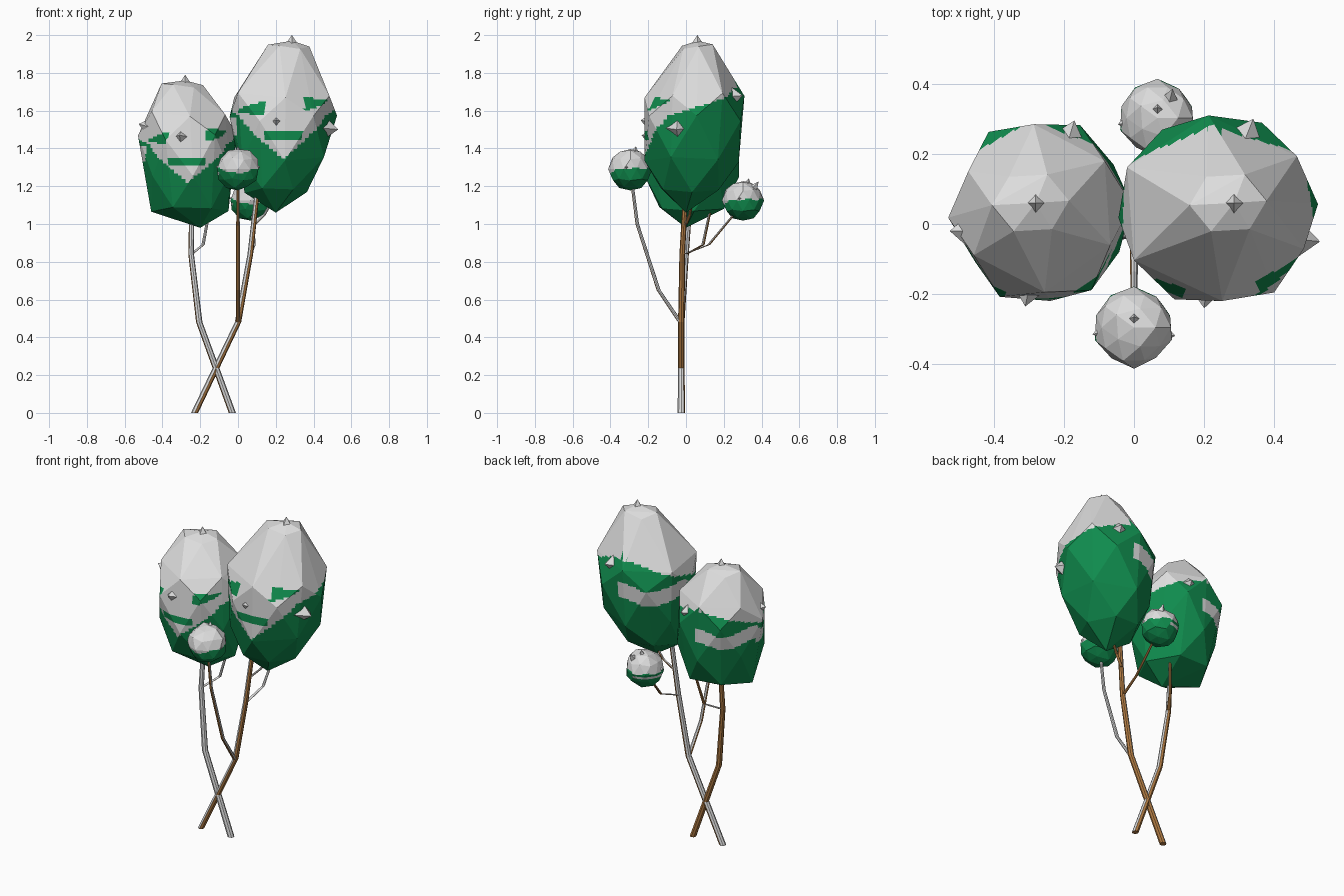
import bpy, bmesh, math
from mathutils import Vector

if "Cube" in bpy.data.objects:
    bpy.data.objects.remove(bpy.data.objects["Cube"])


def material(name, rgb):
    m = bpy.data.materials.new(name)
    m.diffuse_color = (*rgb, 1)
    m.use_nodes = True
    m.node_tree.nodes["Principled BSDF"].inputs["Base Color"].default_value = m.diffuse_color
    return m


SNOW = material("snow grey", (0.72, 0.72, 0.72))
GREEN = material("leaf green", (0.005, 0.26, 0.075))
BROWN = material("bark brown", (0.46, 0.21, 0.06))


def finish(bm, name, mats):
    me = bpy.data.meshes.new(name)
    bm.to_mesh(me)
    bm.free()
    for m in mats:
        me.materials.append(m)
    ob = bpy.data.objects.new(name, me)
    bpy.context.collection.objects.link(ob)
    return ob


# Branches: tapered tubes, snow on the sides facing the given direction
def tube(name, pts, r0, r1, snow_dir, sides=8):
    bm = bmesh.new()
    pts = [Vector(p) for p in pts]
    rings = []
    for i, p in enumerate(pts):
        r = r0 + (r1 - r0) * i / (len(pts) - 1)
        rings.append([bm.verts.new(p + Vector((r * math.cos(a), r * math.sin(a), 0)))
                      for a in (2 * math.pi * k / sides for k in range(sides))])
    for lo, hi in zip(rings, rings[1:]):
        for k in range(sides):
            n = (k + 1) % sides
            bm.faces.new((lo[k], lo[n], hi[n], hi[k]))
    bm.faces.new(rings[0][::-1])
    bm.faces.new(rings[-1])
    bm.normal_update()
    for f in bm.faces:
        f.material_index = 0 if f.normal.dot(Vector(snow_dir)) > 0 else 1
    finish(bm, name, [SNOW, BROWN])


tube("right_trunk", [(-.23, -.025, 0), (0, -.025, .48), (.065, -.02, .84), (.105, 0, 1.2)],
     .019, .013, (-1, .1, 0))
tube("left_trunk", [(-.03, -.025, 0), (-.205, -.025, .48), (-.248, 0, .84), (-.245, .02, 1.1)],
     .019, .013, (1, -.8, 0))
tube("front_branch", [(0, -.03, .48), (0, -.145, .65), (0, -.258, 1.0), (0, -.29, 1.25)],
     .012, .008, (.6, 1, .6))
tube("back_branch", [(.065, -.01, .84), (.085, .12, .89), (.075, .27, 1.07)], .010, .007, (0, -.5, 1))
tube("left_twig", [(-.247, 0, .84), (-.185, .09, .89), (-.15, .13, 1.08)], .010, .007, (0, -.5, 1))
tube("right_twig", [(.09, 0, 1.0), (.14, .02, 1.05), (.18, .03, 1.12)], .009, .007, (0, -.5, 1))


# Snow line: a notch dipping at the front, higher at the back, with loose patches
def crown_snow(t, ang):
    s = (ang + 90 + 180) % 360 - 180               # signed degrees away from front
    d = abs(s)
    line = 0.32 + 0.26 * min(1, d / 60) + 0.13 * max(0, d - 60) / 80
    if d < 24 and abs(t - 0.47 + d * 0.0005) < 0.027:
        return False                               # green streak at the front
    if 25 < d < 62 and abs(t - 0.62 - (s + 43) * 0.0005) < 0.035 * (62 - d) / 37 + .008:
        return False                               # green streaks at the sides
    if 85 < ang % 360 < 200 and abs(t - 0.535 - .02 * math.sin(ang / 12)) < 0.055:
        return True                                # snow band at the back left
    return t > line


def tuft_snow(t, ang):
    s = abs((ang + 90 + 180) % 360 - 180)
    if 85 < ang % 360 < 200 and 0.36 < t < 0.44:
        return True
    return t > 0.4 + 0.12 * min(1, s / 60) + .02 * math.sin(ang / 9)


def paint(bm, center, z0, z1, levels, wedges, rule):
    """Cut the crown into cells without changing its shape, then colour by rule."""
    def cut(co, no):
        bmesh.ops.bisect_plane(bm, geom=bm.verts[:] + bm.edges[:] + bm.faces[:],
                               dist=1e-5, plane_co=co, plane_no=no)
    for i in range(levels):
        t = 0.3 + 0.45 * i / (levels - 1)
        cut((0, 0, z0 + t * (z1 - z0)), (0, 0, 1))
    for i in range(wedges):
        a = math.pi * (i + 0.5) / wedges
        cut(center, (math.cos(a), math.sin(a), 0))
    for f in bm.faces:
        c = f.calc_center_median()
        ang = math.degrees(math.atan2(c.y - center[1], c.x - center[0]))
        f.material_index = 0 if rule((c.z - z0) / (z1 - z0), ang) else 1


# Big crowns: faceted hulls around staggered six-point rings
def crown(name, rings, tip, bottom):
    bm = bmesh.new()
    for i, (z, cx, cy, rx, ry) in enumerate(rings):
        for k in range(6):
            a = math.radians(60 * k + 30 * (i % 2) + 4)
            wob = 0.015 * math.sin(2.3 * k + i)
            bm.verts.new((cx + rx * math.cos(a), cy + ry * math.sin(a), z + wob))
    bm.verts.new(bottom)
    bm.verts.new((tip[0], tip[1], tip[2] - .03))
    bmesh.ops.convex_hull(bm, input=bm.verts[:])
    loose = [v for v in bm.verts if not v.link_faces]
    bmesh.ops.delete(bm, geom=loose, context='VERTS')
    bmesh.ops.recalc_face_normals(bm, faces=bm.faces[:])
    mid = rings[len(rings) // 2]
    paint(bm, (mid[1], mid[2], mid[0]), bottom[2], rings[0][0], 34, 36, crown_snow)
    finish(bm, name, [SNOW, GREEN])
    spike(name + "_tip", tip, (0, 0, 1), .04, .06, SNOW)


# Leaf tips poking out of the crowns
def spike(name, p, direction, r, length, mat):
    bm = bmesh.new()
    bmesh.ops.create_cone(bm, cap_ends=True, segments=4, radius1=r, radius2=0, depth=length)
    ob = finish(bm, name, [mat])
    d = Vector(direction).normalized()
    ob.rotation_euler = d.to_track_quat('Z', 'Y').to_euler()
    ob.location = Vector(p) - d * length / 2


crown("left_crown", [(1.735, -.295, .06, .11, .09), (1.58, -.27, .045, .225, .24),
                     (1.46, -.268, .037, .262, .272), (1.26, -.255, .03, .237, .25),
                     (1.08, -.255, .03, .205, .19)],
      (-.28, .06, 1.79), (-.2, 0, .98))
crown("right_crown", [(1.94, .268, .06, .11, .09), (1.68, .232, .045, .28, .265),
                      (1.56, .24, .037, .285, .28), (1.34, .23, .03, .25, .25),
                      (1.18, .2, .02, .165, .17)],
      (.285, .06, 2.0), (.2, 0, 1.06))
for i, (p, d, m) in enumerate([
        ((-.525, -.02, 1.53), (-1, 0, .3), SNOW), ((-.31, -.235, 1.47), (-.2, -1, .2), SNOW),
        ((-.17, .295, 1.52), (.3, 1, .1), SNOW), ((.53, -.05, 1.5), (1, -.1, -.1), SNOW),
        ((.2, -.24, 1.55), (-.1, -1, .2), SNOW), ((.34, .3, 1.68), (.4, 1, .1), SNOW)]):
    spike("leaf_tip_%d" % (i + 1), p, d, .085, .10, m)


# Small round tufts at the front and back, each with a ring of short leaf tips
def tuft(name, c, r):
    bm = bmesh.new()
    bmesh.ops.create_icosphere(bm, subdivisions=2, radius=r)
    for i, v in enumerate(bm.verts):
        v.co *= 1 + 0.05 * math.sin(i * 2.7)
        v.co += Vector(c)
    paint(bm, c, c[2] - r, c[2] + r, 14, 16, tuft_snow)
    finish(bm, name, [SNOW, GREEN])
    spike(name + "_tip", (c[0], c[1] + .03, c[2] + r + .01), (0, .2, 1), .025, .04, SNOW)
    for k, a in enumerate((-0.2, 3.3)):
        d = Vector((math.cos(a), math.sin(a), .1))
        spike("%s_leaf_%d" % (name, k + 1), Vector(c) + d * (r + .008), d, .03, .04, SNOW)


tuft("front_tuft", (0, -.295, 1.29), .112)
tuft("back_tuft", (.067, .302, 1.125), .107)
spike("back_tuft_leaf", (.11, .385, 1.225), (.2, .8, 1), .03, .06, SNOW)
